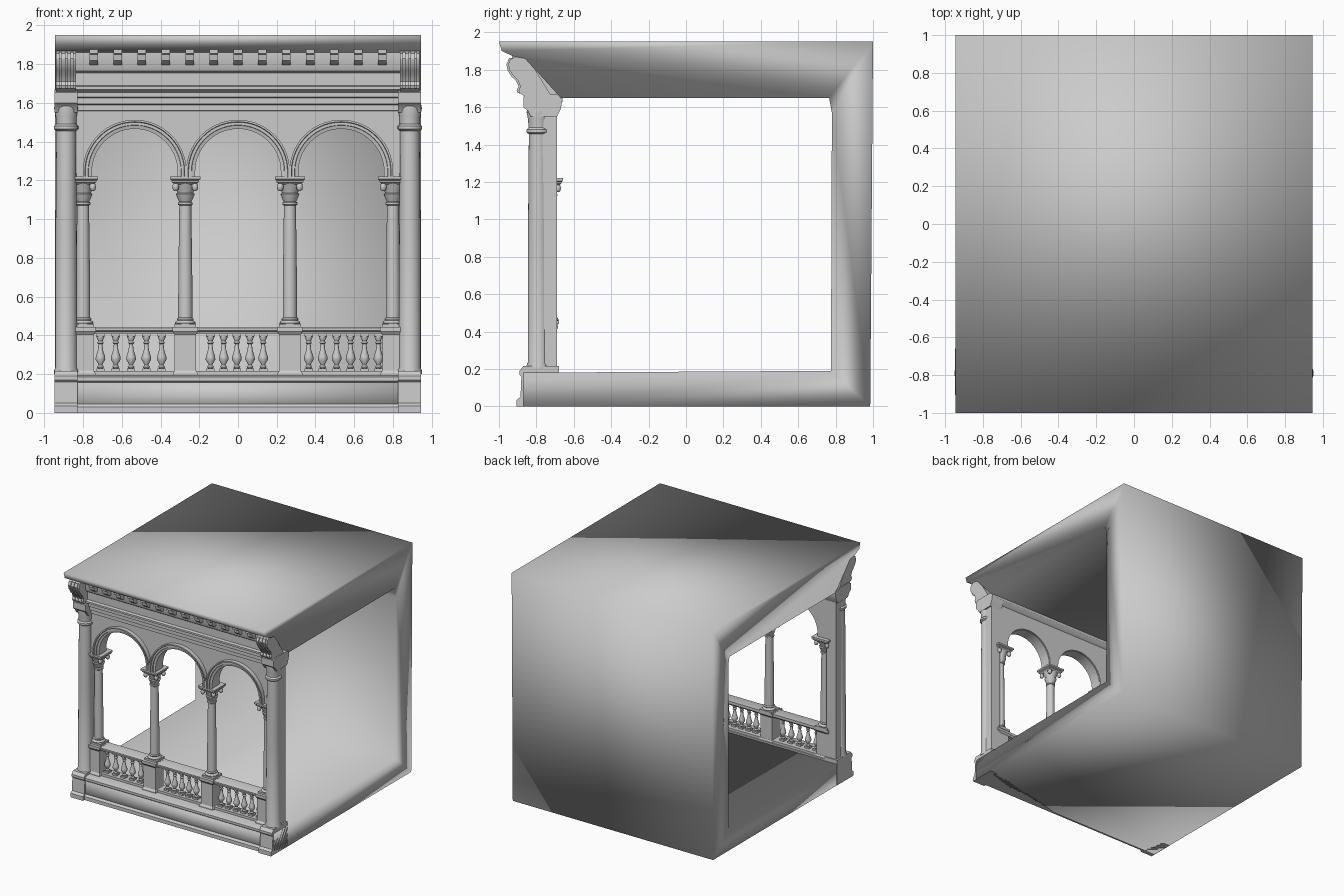
import bpy, bmesh, math

stone = bpy.data.materials.new("grey stone")
stone.diffuse_color = (0.6, 0.6, 0.6, 1)


def finish(name, bm, smooth=30):
    bmesh.ops.recalc_face_normals(bm, faces=bm.faces)
    me = bpy.data.meshes.new(name)
    bm.to_mesh(me)
    bm.free()
    me.materials.append(stone)
    ob = bpy.data.objects.new(name, me)
    bpy.context.collection.objects.link(ob)
    bpy.ops.object.select_all(action='DESELECT')
    ob.select_set(True)
    bpy.context.view_layer.objects.active = ob
    bpy.ops.object.shade_smooth_by_angle(angle=math.radians(smooth))
    return ob


def loft(name, rings, closed_ends=True, smooth=30):
    """Skin a list of equal closed rings and cap both ends."""
    bm = bmesh.new()
    vs = [[bm.verts.new(p) for p in r] for r in rings]
    n = len(vs[0])
    for a, b in zip(vs, vs[1:]):
        for i in range(n):
            j = (i + 1) % n
            bm.faces.new((a[i], a[j], b[j], b[i]))
    if closed_ends:
        bm.faces.new(vs[0])
        bm.faces.new(vs[-1][::-1])
    return finish(name, bm, smooth)


def prism_x(name, yz, x0, x1, smooth=30):
    return loft(name, [[(x, y, z) for y, z in yz] for x in (x0, x1)], smooth=smooth)


def box(name, x0, x1, y0, y1, z0, z1):
    return prism_x(name, [(y0, z0), (y1, z0), (y1, z1), (y0, z1)], x0, x1)


def lathe(name, rz, x, y, seg=20):
    """Turned part from (radius, height) pairs."""
    angs = [2 * math.pi * k / seg for k in range(seg)]
    return loft(name, [[(x + r * math.cos(a), y + r * math.sin(a), z) for a in angs]
                       for r, z in rz], smooth=40)


def square_turn(name, hz, x, y):
    """Square stacked part from (half width, height) pairs."""
    return loft(name, [[(x - h, y - h, z), (x + h, y - h, z), (x + h, y + h, z), (x - h, y + h, z)]
                       for h, z in hz])


W = 0.945
# room shell: floor, back wall and roof in one C-shaped section, open at both sides
prism_x("room_shell", [(-0.87, 0), (0.985, 0), (1, 1.95), (-1, 1.95), (-0.985, 1.90),
                       (-0.92, 1.87), (-0.86, 1.86), (-0.67, 1.65), (0.765, 1.65), (0.78, 1.57),
                       (0.775, 0.19), (-0.87, 0.18)], -W, W, smooth=100)

# stepped plinth below the balustrade
prism_x("plinth", [(-0.68, 0), (-0.885, 0), (-0.885, 0.03), (-0.87, 0.045), (-0.86, 0.06),
                   (-0.86, 0.15), (-0.88, 0.165), (-0.88, 0.185), (-0.85, 0.195), (-0.68, 0.195)],
        -0.9, 0.9)

# entablature: architrave bands, moulding, frieze and bed moulding
prism_x("entablature", [(-0.69, 1.55), (-0.80, 1.56), (-0.80, 1.59), (-0.815, 1.595),
                        (-0.815, 1.625), (-0.83, 1.63), (-0.83, 1.655), (-0.86, 1.67),
                        (-0.86, 1.685), (-0.835, 1.69), (-0.835, 1.755), (-0.85, 1.765),
                        (-0.86, 1.79), (-0.86, 1.86), (-0.9, 1.88), (-0.72, 1.88), (-0.69, 1.66)],
        -0.85, 0.85)
prism_x("inner_moulding", [(-0.70, 1.59), (-0.68, 1.60), (-0.66, 1.63), (-0.66, 1.66), (-0.70, 1.66)],
        -0.9, 0.9)
for i in range(13):
    x = -0.744 + i * 0.124
    prism_x("cornice_bracket", [(-0.85, 1.795), (-0.88, 1.80), (-0.905, 1.82), (-0.91, 1.85),
                                (-0.93, 1.855), (-0.93, 1.875), (-0.85, 1.88)], x - 0.022, x + 0.022)

# arcade wall: one outline with three round openings
CX, CZ, RI, RO = (-0.533, 0, 0.533), 1.245, 0.225, 0.268
N = 28
outline = [(-0.86, 1.6), (-0.86, 1.215)]
for c in CX:
    outline.append((c - RI, 1.215))
    outline += [(c - RI * math.cos(math.pi * k / N), CZ + RI * math.sin(math.pi * k / N))
                for k in range(N + 1)]
    outline.append((c + RI, 1.215))
outline += [(0.86, 1.215), (0.86, 1.6)]
loft("arcade_wall", [[(x, y, z) for x, z in outline] for y in (-0.785, -0.69)])

# moulded arch surrounds
trim = [(RI - 0.004, -0.70), (RI - 0.004, -0.795), (RI + 0.014, -0.80), (RI + 0.016, -0.807),
        (RI + 0.03, -0.807), (RI + 0.033, -0.82), (RO, -0.82), (RO, -0.70)]
for c in CX:
    rings = [[(c - r, y, 1.215) for r, y in trim]]
    rings += [[(c - r * math.cos(math.pi * k / N), y, CZ + r * math.sin(math.pi * k / N))
               for r, y in trim] for k in range(N + 1)]
    rings.append([(c + r, y, 1.215) for r, y in trim])
    loft("arch_surround", rings)

# columns with pedestals, bases and leafy capitals
CY = -0.735
shaft = [(0.05, 0.455), (0.054, 0.463), (0.05, 0.472), (0.041, 0.477), (0.044, 0.485),
         (0.037, 0.492), (0.036, 0.7), (0.031, 1.07), (0.038, 1.075), (0.038, 1.085),
         (0.032, 1.09), (0.037, 1.10), (0.049, 1.13), (0.041, 1.135), (0.046, 1.15),
         (0.06, 1.185), (0.05, 1.19)]
for x in (-0.8, -0.272, 0.268, 0.8):
    lathe("column", shaft, x, CY)
    square_turn("column_plinth", [(0.056, 0.44), (0.056, 0.458)], x, CY)
    square_turn("abacus", [(0.055, 1.18), (0.07, 1.192), (0.07, 1.2), (0.078, 1.206), (0.078, 1.22)],
                x, CY)
    for sx in (-1, 1):
        for sy in (-1, 1):
            lathe("capital_scroll", [(0.006, 1.145), (0.014, 1.152), (0.017, 1.166),
                                     (0.014, 1.18), (0.006, 1.187)],
                  x + sx * 0.05, CY + sy * 0.05, 10)
    square_turn("pedestal", [(0.064, 0.19), (0.064, 0.205), (0.055, 0.218), (0.055, 0.405),
                             (0.066, 0.42), (0.066, 0.443)], x, CY - 0.015)

# balustrade rails and balusters
prism_x("hand_rail", [(-0.70, 0.408), (-0.785, 0.408), (-0.785, 0.418), (-0.80, 0.425),
                      (-0.80, 0.437), (-0.79, 0.442), (-0.69, 0.442), (-0.69, 0.42)], -0.83, 0.83)
box("bottom_rail", -0.83, 0.83, -0.79, -0.69, 0.19, 0.215)
turned = [(0.012, 0.228), (0.018, 0.238), (0.01, 0.247), (0.013, 0.255), (0.025, 0.275),
          (0.024, 0.29), (0.013, 0.325), (0.010, 0.355), (0.017, 0.362), (0.011, 0.37),
          (0.02, 0.39), (0.02, 0.396)]
for x0, step, count in ((-0.71, 0.079, 5), (-0.142, 0.068, 5), (0.365, 0.072, 6)):
    for i in range(count):
        x = x0 + i * step
        lathe("baluster", turned, x, -0.745, 10)
        square_turn("baluster_foot", [(0.021, 0.21), (0.021, 0.23)], x, -0.745)
        square_turn("baluster_head", [(0.022, 0.394), (0.022, 0.412)], x, -0.745)

# corner piers: engaged shaft, backing, base, capital and scroll console
for s in (-1, 1):
    cx = s * 0.887
    lathe("corner_shaft", [(0.064, 0.2), (0.064, 0.215), (0.056, 0.235), (0.055, 0.9), (0.05, 1.48)],
          cx, -0.79, 24)
    box("corner_backing", cx - 0.045, cx + 0.045, -0.80, -0.69, 0.18, 1.62)
    prism_x("corner_base", [(-0.68, 0), (-0.905, 0), (-0.905, 0.035), (-0.885, 0.05), (-0.88, 0.16),
                            (-0.89, 0.17), (-0.89, 0.19), (-0.87, 0.215), (-0.68, 0.215)],
            cx - 0.06, cx + 0.058)
    lathe("corner_capital", [(0.05, 1.455), (0.063, 1.465), (0.063, 1.48), (0.052, 1.49),
                             (0.054, 1.53), (0.062, 1.57), (0.06, 1.59)], cx, -0.79, 24)
    prism_x("capital_block", [(-0.69, 1.55), (-0.83, 1.55), (-0.845, 1.58), (-0.87, 1.60),
                              (-0.87, 1.655), (-0.84, 1.67), (-0.67, 1.67), (-0.66, 1.64),
                              (-0.67, 1.59)], cx - 0.06, cx + 0.058)
    prism_x("scroll_console", [(-0.72, 1.66), (-0.865, 1.66), (-0.89, 1.675), (-0.895, 1.69),
                               (-0.885, 1.71), (-0.90, 1.745), (-0.925, 1.77), (-0.945, 1.80),
                               (-0.95, 1.83), (-0.94, 1.855), (-0.91, 1.87), (-0.85, 1.87)],
            cx - 0.052, cx + 0.05)
    for dx in (-0.03, 0, 0.03):
        prism_x("console_rib", [(-0.86, 1.67), (-0.90, 1.675), (-0.905, 1.69), (-0.895, 1.71),
                                (-0.91, 1.742), (-0.935, 1.765), (-0.955, 1.80), (-0.96, 1.83),
                                (-0.945, 1.862), (-0.86, 1.865)], cx + dx - 0.007, cx + dx + 0.007)
